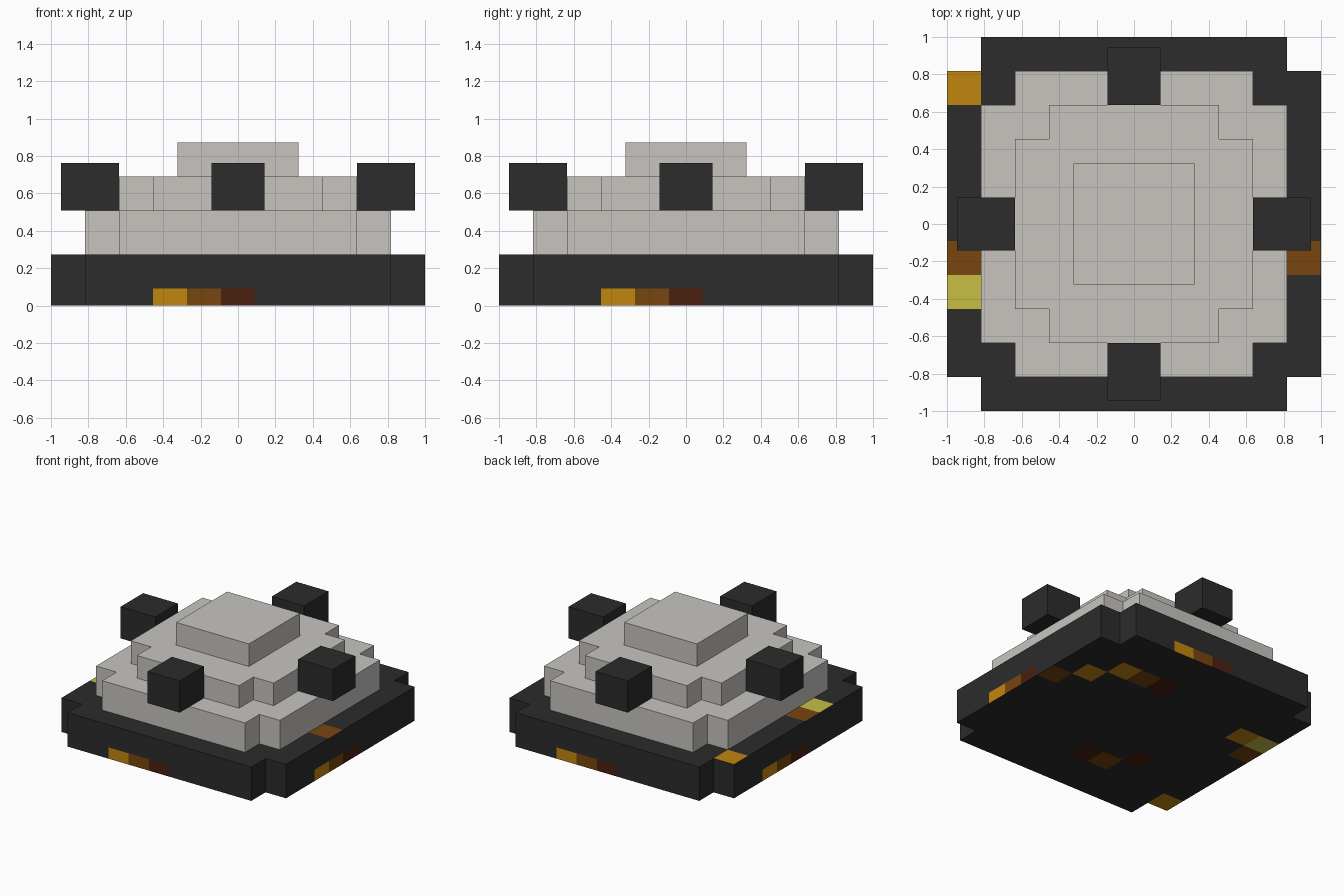
import bpy
import bmesh

CELL = 2 / 11  # width of one block of the stepped outline

cube = bpy.data.objects.get("Cube")
if cube:
    bpy.data.objects.remove(cube, do_unlink=True)


def material(name, rgb):
    mat = bpy.data.materials.new(name)
    mat.use_nodes = True
    mat.diffuse_color = (*rgb, 1)
    bsdf = next(n for n in mat.node_tree.nodes if n.type == "BSDF_PRINCIPLED")
    bsdf.inputs["Base Color"].default_value = (*rgb, 1)
    bsdf.inputs["Roughness"].default_value = 0.9
    return mat


charcoal = material("charcoal", (0.025, 0.025, 0.025))
stone = material("pale_stone", (0.58, 0.56, 0.53))
embers = [
    material("amber", (0.54, 0.24, 0.004)),
    material("rust_brown", (0.19, 0.06, 0.005)),
    material("dark_brown", (0.067, 0.015, 0.005)),
    material("yellow", (0.58, 0.52, 0.06)),
]
AMBER, RUST, DARK, YELLOW = 1, 2, 3, 4


def slab(bm, outer, inner, z0, z1):
    """Square slab whose corners are notched from outer back to inner."""
    if inner < outer:
        quarter = [(outer, inner), (inner, inner), (inner, outer)]
    else:
        quarter = [(outer, outer)]
    outline = []
    for _ in range(4):
        outline += quarter
        quarter = [(-y, x) for x, y in quarter]
    face = bm.faces.new([bm.verts.new((x, y, z0)) for x, y in outline])
    top = bmesh.ops.extrude_face_region(bm, geom=[face])["geom"]
    verts = [v for v in top if isinstance(v, bmesh.types.BMVert)]
    bmesh.ops.translate(bm, verts=verts, vec=(0, 0, z1 - z0))
    bmesh.ops.recalc_face_normals(bm, faces=bm.faces)


def finish(bm, name, mats):
    mesh = bpy.data.meshes.new(name)
    bm.normal_update()
    bm.to_mesh(mesh)
    bm.free()
    for mat in mats:
        mesh.materials.append(mat)
    obj = bpy.data.objects.new(name, mesh)
    bpy.context.collection.objects.link(obj)
    return obj


# Base: notched slab cut into blocks so that single blocks can be coloured
base_top = 1.5 * CELL
bm = bmesh.new()
slab(bm, 1, 4.5 * CELL, 0, base_top)
cuts = [((i - 4.5) * CELL, axis) for i in range(10) for axis in (0, 1)]
cuts.append((CELL / 2, 2))
for offset, axis in cuts:
    co, no = [0, 0, 0], [0, 0, 0]
    co[axis], no[axis] = offset, 1
    geom = bm.verts[:] + bm.edges[:] + bm.faces[:]
    bmesh.ops.bisect_plane(bm, geom=geom, plane_co=co, plane_no=no, dist=1e-5)

# Glowing blocks: the underside pattern, mirrored front to back on the top
flat_pattern = {
    (5, 1): RUST, (2, 3): RUST, (-1, -3): RUST, (-5, 1): RUST,
    (4, 2): AMBER, (3, 3): AMBER, (-4, 2): AMBER, (-5, -4): AMBER,
    (1, 3): DARK, (0, -3): DARK, (-2, -2): DARK, (-5, 2): YELLOW,
}
side_pattern = {-2: AMBER, -1: RUST, 0: DARK}
bm.normal_update()
for face in bm.faces:
    c, n = face.calc_center_median(), face.normal
    if abs(n.z) > 0.5:
        flip = -1 if n.z > 0 else 1
        key = (round(c.x / CELL), round(c.y / CELL) * flip)
        face.material_index = flat_pattern.get(key, 0)
    elif c.z < CELL / 2:
        along = c.y * n.x - c.x * n.y
        face.material_index = side_pattern.get(round(along / CELL), 0)
finish(bm, "base", [charcoal] + embers)

# Stepped stone tiers
for name, outer, inner, z0, z1 in (
    ("lower_tier", 4.5 * CELL, 3.5 * CELL, base_top, 2.8 * CELL),
    ("middle_tier", 3.5 * CELL, 2.5 * CELL, 2.8 * CELL, 3.8 * CELL),
    ("top_tier", 0.324, 0.324, 3.8 * CELL, 4.8 * CELL),
):
    bm = bmesh.new()
    slab(bm, outer, inner, z0, z1)
    finish(bm, name, [stone])

# Four dark blocks on the lower tier, overhanging its edge
half_width, near, far = 0.143, 3.5 * CELL, 0.945
for name, dx, dy in (("front_block", 0, -1), ("back_block", 0, 1),
                     ("left_block", 1, 0), ("right_block", -1, 0)):
    bm = bmesh.new()
    slab(bm, 1, 1, 2.8 * CELL, 4.2 * CELL)
    half_depth, middle = (far - near) / 2, (far + near) / 2
    size = (half_depth, half_width) if dx else (half_width, half_depth)
    bmesh.ops.scale(bm, verts=bm.verts, vec=(*size, 1))
    bmesh.ops.translate(bm, verts=bm.verts, vec=(dx * middle, dy * middle, 0))
    finish(bm, name, [charcoal])
